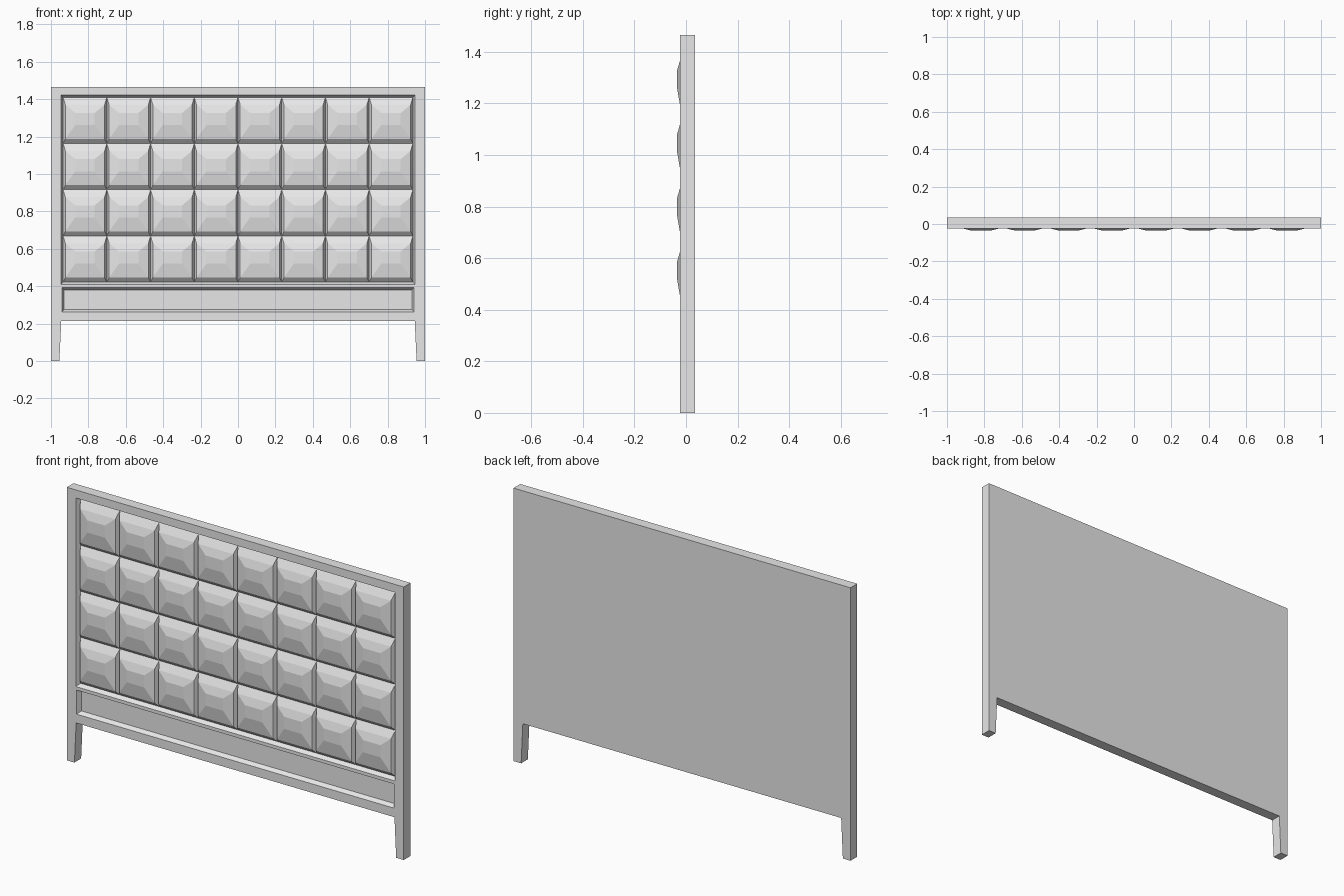
import bpy
import bmesh

if "Cube" in bpy.data.objects:
    bpy.data.objects.remove(bpy.data.objects["Cube"], do_unlink=True)

FRONT, FLOOR, BACK, PEAK = -0.023, 0.0, 0.034, -0.035

concrete = bpy.data.materials.new("pale grey concrete")
concrete.use_nodes = True
grey = (0.8, 0.8, 0.8, 1)
concrete.diffuse_color = grey
concrete.node_tree.nodes["Principled BSDF"].inputs["Base Color"].default_value = grey


def make_object(name, bm):
    bmesh.ops.recalc_face_normals(bm, faces=bm.faces)
    mesh = bpy.data.meshes.new(name)
    bm.to_mesh(mesh)
    bm.free()
    mesh.materials.append(concrete)
    obj = bpy.data.objects.new(name, mesh)
    bpy.context.collection.objects.link(obj)
    return obj


def rect(bm, x0, x1, z0, z1, y):
    return [bm.verts.new((x, y, z)) for x, z in ((x0, z0), (x1, z0), (x1, z1), (x0, z1))]


def bridge(bm, a, b):
    for i in range(4):
        j = (i + 1) % 4
        bm.faces.new((a[i], a[j], b[j], b[i]))


# Slab with two tapered legs, extruded from its front outline
half = [(0.945, 0.215), (0.955, 0), (1, 0), (1, 1.465)]
outline = half + [(-x, z) for x, z in reversed(half)]
bm = bmesh.new()
face = bm.faces.new([bm.verts.new((x, FRONT, z)) for x, z in outline])
moved = bmesh.ops.extrude_face_region(bm, geom=[face], use_keep_orig=True)["geom"]
bmesh.ops.translate(bm, vec=(0, BACK - FRONT, 0),
                    verts=[v for v in moved if isinstance(v, bmesh.types.BMVert)])
slab = make_object("wall_slab", bm)


# Bevelled recesses for the cushion field and the lower panel
def cut_recess(name, x, z0, z1, bevel):
    bm = bmesh.new()
    grow = bevel * (FLOOR - FRONT + 0.02) / (FLOOR - FRONT)
    inner = rect(bm, -x, x, z0, z1, FLOOR)
    outer = rect(bm, -x - grow, x + grow, z0 - grow, z1 + grow, FRONT - 0.02)
    bridge(bm, inner, outer)
    bm.faces.new(inner)
    bm.faces.new(outer)
    cutter = make_object(name, bm)
    cutter.hide_render = True
    mod = slab.modifiers.new(name, "BOOLEAN")
    mod.operation = "DIFFERENCE"
    mod.solver = "EXACT"
    mod.object = cutter
    bpy.context.view_layer.objects.active = slab
    bpy.ops.object.modifier_apply(modifier=name)
    bpy.data.objects.remove(cutter, do_unlink=True)


FIELD_X, FIELD_LOW, FIELD_HIGH = 0.935, 0.422, 1.41
cut_recess("field_recess", FIELD_X, FIELD_LOW, FIELD_HIGH, 0.012)
cut_recess("lower_recess", 0.93, 0.275, 0.38, 0.012)

# Faceted cushions: steep rim, gentle slopes, small flat crown
COLS, ROWS = 8, 4
w = 2 * FIELD_X / COLS
h = (FIELD_HIGH - FIELD_LOW) / ROWS
bm = bmesh.new()
for col in range(COLS):
    for row in range(ROWS):
        x, z = -FIELD_X + col * w, FIELD_LOW + row * h
        cx, cz = x + w / 2, z + h / 2 + 0.01
        base = rect(bm, x, x + w, z, z + h, FLOOR)
        rim = rect(bm, x + 0.012, x + w - 0.012, z + 0.024, z + h - 0.04, -0.022)
        crown = rect(bm, cx - 0.052, cx + 0.052, cz - 0.035, cz + 0.03, PEAK)
        bridge(bm, base, rim)
        bridge(bm, rim, crown)
        bm.faces.new(crown)
cushions = make_object("faceted_cushions", bm)
# Open shells must face forward
for poly in cushions.data.polygons:
    if poly.normal.y > 0:
        poly.flip()
